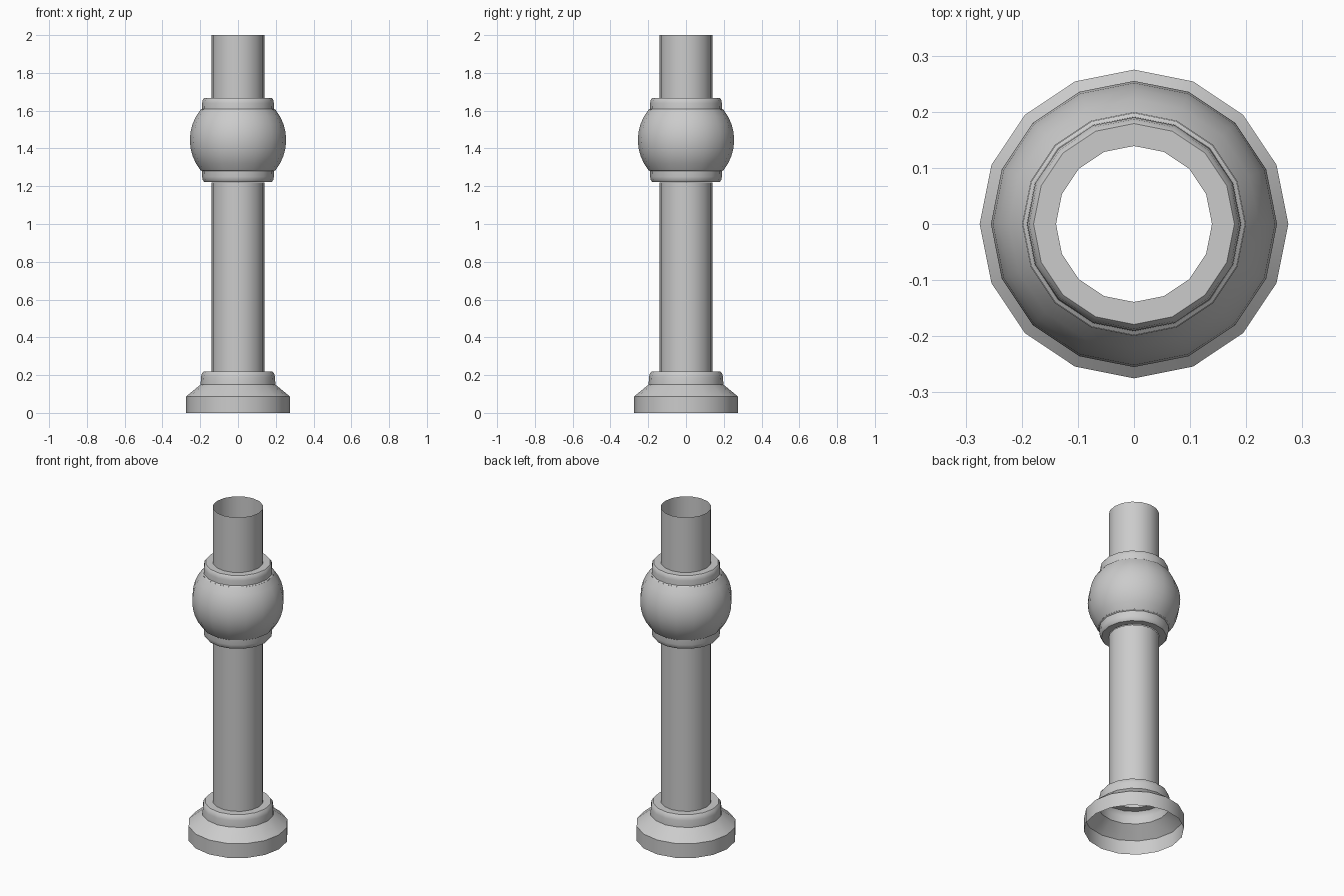
import bpy, bmesh
from math import sin, cos, pi, radians, asin

if "Cube" in bpy.data.objects:
    bpy.data.objects.remove(bpy.data.objects["Cube"])

SIDES = 16


def lathe(name, profile):
    """Revolve an open (radius, z) profile around the z axis."""
    bm = bmesh.new()
    rings = []
    for r, z in profile:
        rings.append([bm.verts.new((r * cos(2 * pi * i / SIDES),
                                    r * sin(2 * pi * i / SIDES), z))
                      for i in range(SIDES)])
    for a, b in zip(rings, rings[1:]):
        for i in range(SIDES):
            j = (i + 1) % SIDES
            bm.faces.new((a[i], a[j], b[j], b[i]))
    mesh = bpy.data.meshes.new(name)
    bm.to_mesh(mesh)
    bm.free()
    ob = bpy.data.objects.new(name, mesh)
    bpy.context.collection.objects.link(ob)
    bpy.ops.object.select_all(action='DESELECT')
    ob.select_set(True)
    bpy.context.view_layer.objects.active = ob
    bpy.ops.object.shade_smooth_by_angle(angle=radians(30))
    return ob


SHAFT = 0.139
BALL_R, BALL_Z, HALF = 0.255, 1.445, 0.16

# Stepped foot, open underneath
lathe("base", [(0.275, 0), (0.275, 0.087), (0.198, 0.15), (0.196, 0.19),
               (0.192, 0.207), (0.182, 0.22), (SHAFT, 0.22)])

# Main hollow shaft
lathe("lower_shaft", [(SHAFT, 0.22), (SHAFT, 1.22)])

# Collars above and below the ball, as mirrored halves of one profile
collar = [(0.198, HALF), (0.191, HALF + 0.005), (0.190, HALF + 0.035),
          (0.187, HALF + 0.052), (0.179, 0.222), (SHAFT, 0.222)]
lathe("upper_collar", [(r, BALL_Z + h) for r, h in collar])
lathe("lower_collar", [(r, BALL_Z - h) for r, h in reversed(collar)])

# Ball band between the collars
limit = asin(HALF / BALL_R)
lathe("ball", [(BALL_R * cos(limit * k / 4), BALL_Z + BALL_R * sin(limit * k / 4))
               for k in range(-4, 5)])

# Short open-topped pipe
lathe("upper_shaft", [(SHAFT, BALL_Z + 0.222), (SHAFT, 2.0)])
